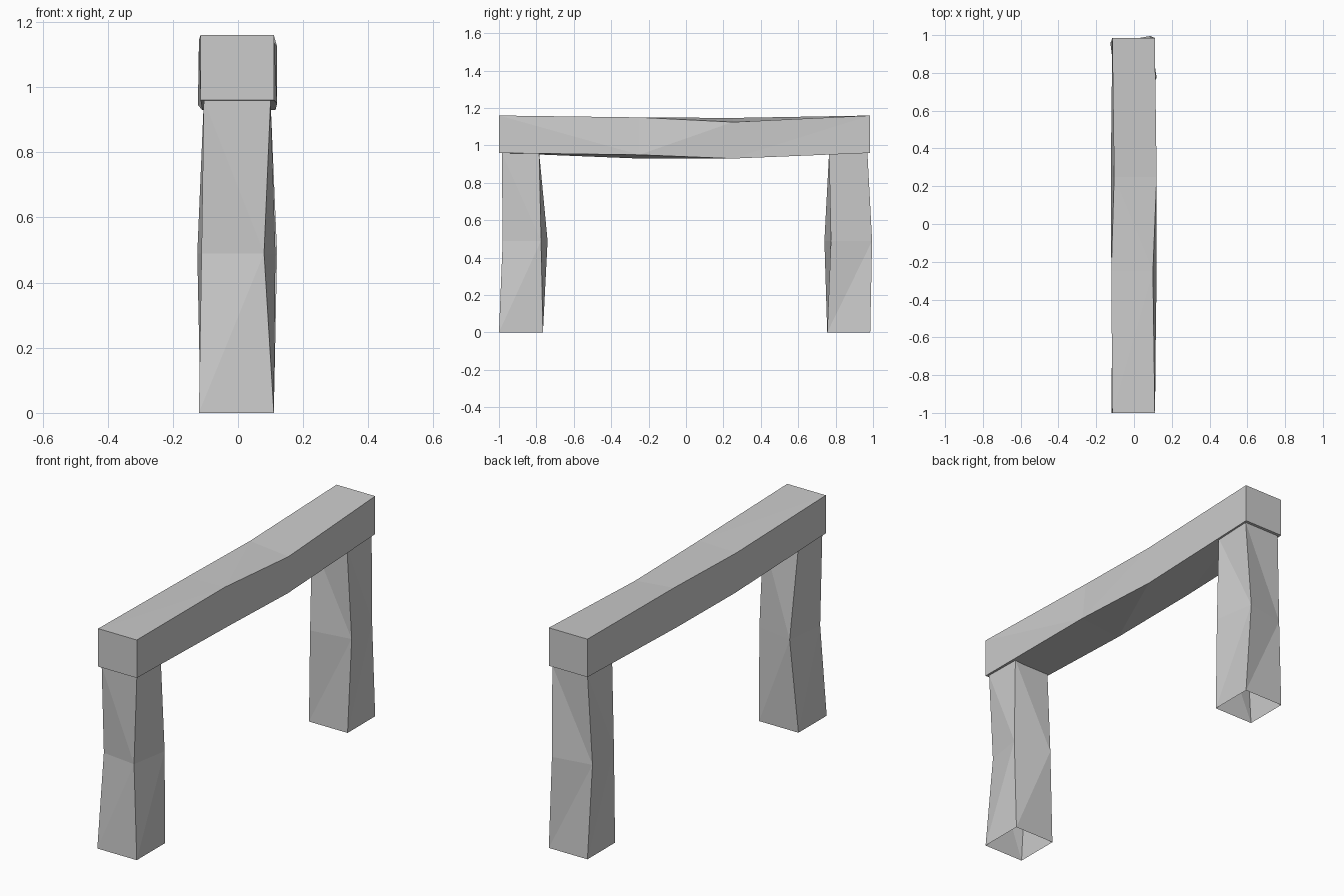
import bpy
import bmesh

cube = bpy.data.objects.get("Cube")
if cube:
    bpy.data.objects.remove(cube, do_unlink=True)

stone = bpy.data.materials.new("light grey")
stone.use_nodes = True
grey = (0.6, 0.6, 0.6, 1)
stone.diffuse_color = grey
stone.node_tree.nodes["Principled BSDF"].inputs["Base Color"].default_value = grey


def loft(name, rings, capped):
    """Join four-cornered rings into a flat-faceted, slightly twisted block."""
    bm = bmesh.new()
    loops = [[bm.verts.new(p) for p in ring] for ring in rings]
    for n, (a, b) in enumerate(zip(loops, loops[1:])):
        for i in range(4):
            j = (i + 1) % 4
            if n == 0:
                tris = (a[i], a[j], b[j]), (a[i], b[j], b[i])
            else:
                tris = (a[i], a[j], b[i]), (a[j], b[j], b[i])
            for tri in tris:
                bm.faces.new(tri)
    if capped:
        bm.faces.new(loops[0][::-1])
        bm.faces.new(loops[-1])
    bmesh.ops.recalc_face_normals(bm, faces=bm.faces)
    mesh = bpy.data.meshes.new(name)
    bm.to_mesh(mesh)
    bm.free()
    mesh.materials.append(stone)
    obj = bpy.data.objects.new(name, mesh)
    bpy.context.collection.objects.link(obj)
    return obj


def rect(u0, u1, v0, v1):
    return [(u0, v0), (u1, v0), (u1, v1), (u0, v1)]


def leg(name, foot, middle, top):
    """Open-ended post, bent at mid height."""
    levels = ((0, foot), (0.49, middle), (0.96, top))
    return loft(name, [[(x, y, z) for x, y in ring] for z, ring in levels], False)


# Front and back posts
leg("front_leg",
    rect(-0.12, 0.11, -1.0, -0.765),
    [(-0.112, -0.957), (0.08, -0.98), (0.115, -0.775), (-0.086, -0.74)],
    rect(-0.105, 0.10, -0.985, -0.785))
leg("back_leg",
    rect(-0.115, 0.11, 0.755, 0.985),
    [(-0.098, 0.74), (0.12, 0.775), (0.085, 0.995), (-0.125, 0.957)],
    rect(-0.105, 0.10, 0.765, 0.97))

# Sagging crossbeam, closed at both ends
end = rect(-0.115, 0.11, 1.16, 0.96)
stations = (
    (-1.0, end),
    (-0.25, [(-0.12, 1.145), (0.10, 1.15), (0.12, 0.95), (-0.11, 0.93)]),
    (0.25, [(-0.105, 1.147), (0.12, 1.125), (0.115, 0.93), (-0.123, 0.945)]),
    (0.985, end),
)
loft("crossbeam", [[(x, y, z) for x, z in ring] for y, ring in stations], True)
